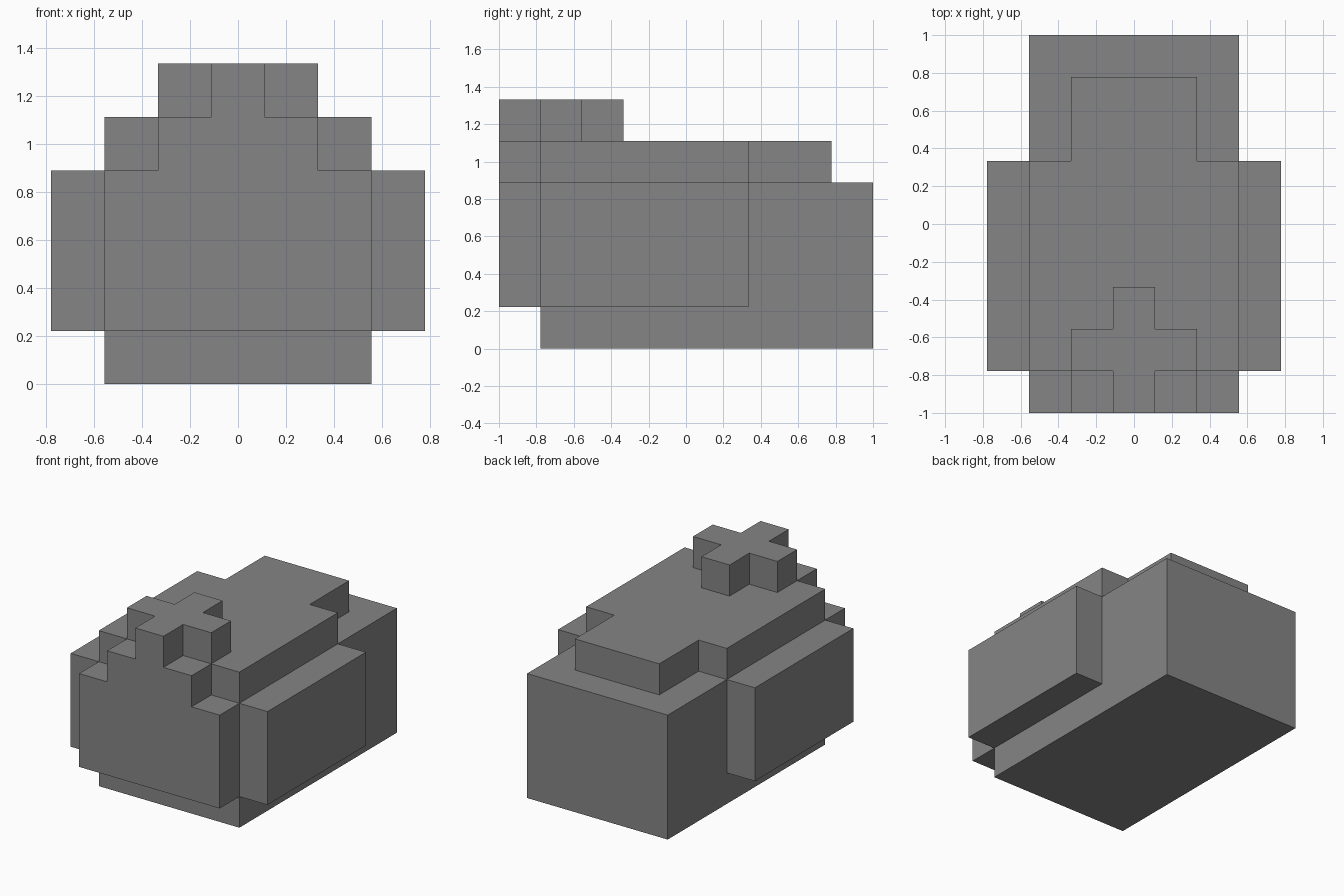
import bpy
import bmesh
from mathutils import Vector

if "Cube" in bpy.data.objects:
    bpy.data.objects.remove(bpy.data.objects["Cube"], do_unlink=True)

U = 2 / 9  # one block; outlines below are in half blocks across, blocks along

grey = bpy.data.materials.new("plain grey")
grey.use_nodes = True
GREY = (0.235, 0.235, 0.235, 1)
grey.diffuse_color = GREY
grey.node_tree.nodes["Principled BSDF"].inputs["Base Color"].default_value = GREY


def stepped_block(name, half, start, depth, upright=False):
    """Mirror a half outline in x and extrude it up (or back if upright)."""
    outline = half + [(-x, v) for x, v in reversed(half)]
    bm = bmesh.new()
    verts = []
    for x, v in outline:
        p = (x, start, v) if upright else (x, v, start)
        verts.append(bm.verts.new(Vector(p) * U))
    face = bm.faces.new(verts)
    out = bmesh.ops.extrude_face_region(bm, geom=[face])
    moved = [g for g in out["geom"] if isinstance(g, bmesh.types.BMVert)]
    step = Vector((0, depth, 0) if upright else (0, 0, depth)) * U
    bmesh.ops.translate(bm, verts=moved, vec=step)
    bmesh.ops.recalc_face_normals(bm, faces=bm.faces)
    mesh = bpy.data.meshes.new(name)
    bm.to_mesh(mesh)
    bm.free()
    mesh.materials.append(grey)
    obj = bpy.data.objects.new(name, mesh)
    bpy.context.collection.objects.link(obj)
    return obj


# Main body resting on the ground
stepped_block("body", [(2.5, -3.5), (2.5, 4.5)], 0, 4)

# Raised side panels, right one mirrored from the left
for name, side in (("left_side_panel", 1), ("right_side_panel", -1)):
    panel = stepped_block(name, [(0.5, -3.5), (0.5, 1.5)], 1, 3)
    panel.location.x = side * 3 * U

# Deck that narrows to a tail at the back
stepped_block("top_deck", [(2.5, -3.5), (2.5, 1.5), (1.5, 1.5), (1.5, 3.5)], 4, 1)

# Stepped plate covering the front
stepped_block("front_plate",
              [(2.5, 1), (2.5, 4), (1.5, 4), (1.5, 5), (0.5, 5), (0.5, 6)],
              -4.5, 1, upright=True)

# Cross arms on the deck, completed by the tip of the front plate
stepped_block("top_cross", [(1.5, -3.5), (1.5, -2.5), (0.5, -2.5), (0.5, -1.5)], 5, 1)
